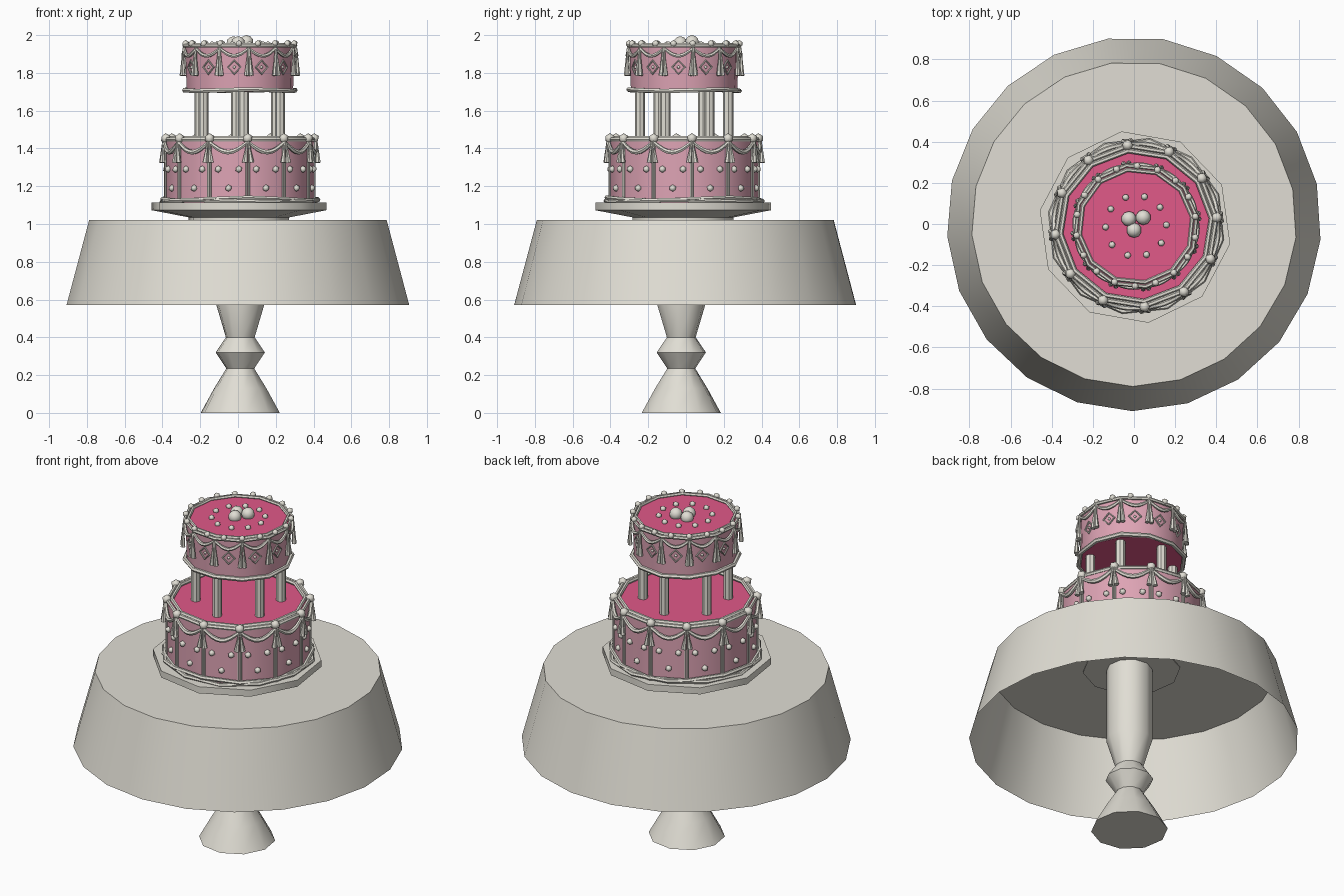
import bpy, bmesh, math
from mathutils import Vector, Matrix

if "Cube" in bpy.data.objects:
    bpy.data.objects.remove(bpy.data.objects["Cube"])

CX, CY = 0.01, -0.01      # cake centre
SIDES = 12                # facets and swags per tier


def material(name, rgb):
    m = bpy.data.materials.new(name)
    m.use_nodes = True
    m.diffuse_color = (*rgb, 1)
    m.node_tree.nodes["Principled BSDF"].inputs["Base Color"].default_value = (*rgb, 1)
    return m


WHITE = material("ivory white", (0.75, 0.73, 0.66))
SIDE = material("pale pink icing", (0.73, 0.37, 0.46))
TOP = material("deep pink icing", (0.75, 0.10, 0.25))


def polar(r, deg, z):
    a = math.radians(deg)
    return Vector((CX + r * math.cos(a), CY + r * math.sin(a), z))


def finish(ob, mats, smooth=40):
    bpy.context.collection.objects.link(ob)
    for m in mats:
        ob.data.materials.append(m)
    bpy.ops.object.select_all(action='DESELECT')
    ob.select_set(True)
    bpy.context.view_layer.objects.active = ob
    if ob.type == 'CURVE':
        bpy.ops.object.convert(target='MESH')
    if smooth:
        bpy.ops.object.shade_smooth_by_angle(angle=math.radians(smooth))


def lathe(name, profile, sides, phase, centre, mats, caps=(True, True)):
    """Turn a (radius, z) profile; caps use the last material."""
    bm = bmesh.new()
    rings = []
    for r, z in profile:
        ring = []
        for i in range(sides):
            a = math.radians(phase + 360 * i / sides)
            ring.append(bm.verts.new((centre[0] + r * math.cos(a), centre[1] + r * math.sin(a), z)))
        rings.append(ring)
    for lo, hi in zip(rings, rings[1:]):
        for i in range(sides):
            j = (i + 1) % sides
            bm.faces.new((lo[i], lo[j], hi[j], hi[i]))
    for use, ring in zip(caps, (rings[0][::-1], rings[-1])):
        if use:
            bm.faces.new(ring).material_index = len(mats) - 1
    me = bpy.data.meshes.new(name)
    bm.to_mesh(me)
    bm.free()
    finish(bpy.data.objects.new(name, me), mats)


def ropes(name, paths, depth, closed=False, res=1):
    """One object of piped icing; each path is a list of (point, thickness)."""
    cu = bpy.data.curves.new(name, 'CURVE')
    cu.dimensions = '3D'
    cu.bevel_depth, cu.bevel_resolution, cu.use_fill_caps = depth, res, True
    for path in paths:
        sp = cu.splines.new('POLY')
        sp.points.add(len(path) - 1)
        for p, (co, t) in zip(sp.points, path):
            p.co, p.radius = (*co, 1), t
        sp.use_cyclic_u = closed
    finish(bpy.data.objects.new(name, cu), [WHITE], 50)


def blobs(name, spots, radius, detail=1):
    bm = bmesh.new()
    for s in spots:
        bmesh.ops.create_icosphere(bm, subdivisions=detail, radius=radius, matrix=Matrix.Translation(s))
    me = bpy.data.meshes.new(name)
    bm.to_mesh(me)
    bm.free()
    finish(bpy.data.objects.new(name, me), [WHITE], 45)


def ring(r, z, phase, tilt=0.0):
    return [(polar(r, phase + 30 * i, z + tilt * math.sin(math.radians(30 * i * 3))), 1) for i in range(SIDES)]


def corners(phase):
    return [phase + 30 * i for i in range(SIDES)]


def on_facet(r, phase, i, t, z, out=0.0):
    """Point on facet i of a tier, t from 0 to 1 along its width."""
    p = polar(r, phase + 30 * i, z).lerp(polar(r, phase + 30 * (i + 1), z), t)
    return p + (polar(1, phase + 30 * i + 15, 0) - polar(0, 0, 0)) * out


def swags(name, r, phase, z, drop, depth):
    paths = []
    for i in range(SIDES):
        paths.append([(on_facet(r, phase, i, k / 8, z - drop * math.sin(math.pi * k / 8),
                                0.012 * math.sin(math.pi * k / 8)), 0.8 + 0.4 * math.sin(math.pi * k / 8))
                      for k in range(9)])
    ropes(name, paths, depth)


def tassels(name, r, phase, z, length, depth):
    paths = []
    for a in corners(phase):
        for side in (-1, 1):
            paths.append([(polar(r, a + side * 0.5, z), 0.5),
                          (polar(r + 0.004, a + side * 1.2, z - length * 0.4), 0.7),
                          (polar(r + 0.006, a + side * 2.4, z - length), 1.5)])
    ropes(name, paths, depth)


# Table: pedestal and hanging cloth
lathe("table_pedestal", [(0.212, 0), (0.14, 0.13), (0.075, 0.235), (0.132, 0.32), (0.077, 0.40),
                         (0.128, 0.57), (0.128, 1.015)], 10, -9, (0.012, -0.025), [WHITE])
lathe("table_cloth", [(0.91, 0.57), (0.79, 1.02)], 21, -90.5, (0, 0), [WHITE], (False, True))

# Cake plate
lathe("cake_plate", [(0.27, 1.015), (0.27, 1.035), (0.47, 1.073), (0.47, 1.113)],
      10, -10, (0.005, -0.015), [WHITE])

# Lower tier
PH = 6
lathe("lower_tier", [(0.395, 1.11), (0.395, 1.445)], SIDES, PH, (CX, CY), [SIDE, TOP])
ropes("lower_base_trim", [ring(0.412, 1.132, PH, 0.008), ring(0.42, 1.122, PH + 15, -0.006)], 0.012, True)
ropes("lower_top_trim", [ring(0.392, 1.448, PH), ring(0.368, 1.455, PH)], 0.012, True)
ropes("lower_corner_ribs", [[(polar(0.397, a + d, 1.12), 1), (polar(0.397, a + d, 1.44), 1)]
                            for a in corners(PH) for d in (-0.9, 0.9)], 0.006)
swags("lower_swags", 0.402, PH, 1.435, 0.055, 0.011)
tassels("lower_tassels", 0.408, PH, 1.44, 0.115, 0.010)
blobs("lower_rosettes", [polar(0.395, a, 1.453) for a in corners(PH)], 0.028)
blobs("lower_icing_dots", [on_facet(0.395, PH, i, t, z, 0.004) for i in range(SIDES)
                           for t, z in ((0.23, 1.29), (0.77, 1.29), (0.5, 1.19))], 0.019)

# Pillars between the tiers
for n in range(6):
    c = polar(0.235, -25 + 60 * n, 0)
    lathe("pillar_%d" % (n + 1), [(0.027, 1.44), (0.027, 1.71)], 8, 0, (c.x, c.y), [WHITE])

# Upper tier
PU = 9
lathe("upper_tier", [(0.285, 1.70), (0.293, 1.945)], SIDES, PU, (CX, CY), [SIDE, TOP])
ropes("upper_base_trim", [ring(0.297, 1.708, PU, 0.004)], 0.013, True)
ropes("upper_top_trim", [ring(0.298, 1.943, PU), ring(0.277, 1.95, PU)], 0.010, True)
swags("upper_swags", 0.298, PU, 1.93, 0.04, 0.009)
tassels("upper_tassels", 0.302, PU, 1.935, 0.15, 0.009)
blobs("upper_rosettes", [polar(0.292, PU + 20 * i, 1.955) for i in range(18)], 0.019)

# Diamond ornaments on each upper facet
diamonds = []
for i in range(SIDES):
    diamonds.append([(on_facet(0.290, PU, i, 0.5 + dx, 1.83 + dz, 0.003), 1)
                     for dx, dz in ((-0.23, 0), (0, -0.036), (0.23, 0), (0, 0.036))])
ropes("diamond_frames", diamonds, 0.005, True)
blobs("diamond_centres", [on_facet(0.290, PU, i, 0.5, 1.83) for i in range(SIDES)], 0.009)

# Decoration on top of the cake
blobs("top_icing_dots", [polar(0.148, 2 + 36 * i, 1.95) for i in range(10)], 0.018)
blobs("top_balls", [Vector((-0.025, 0.025, 1.957)), Vector((0.045, 0.032, 1.963)),
                    Vector((0.0, -0.03, 1.957))], 0.037, 2)
